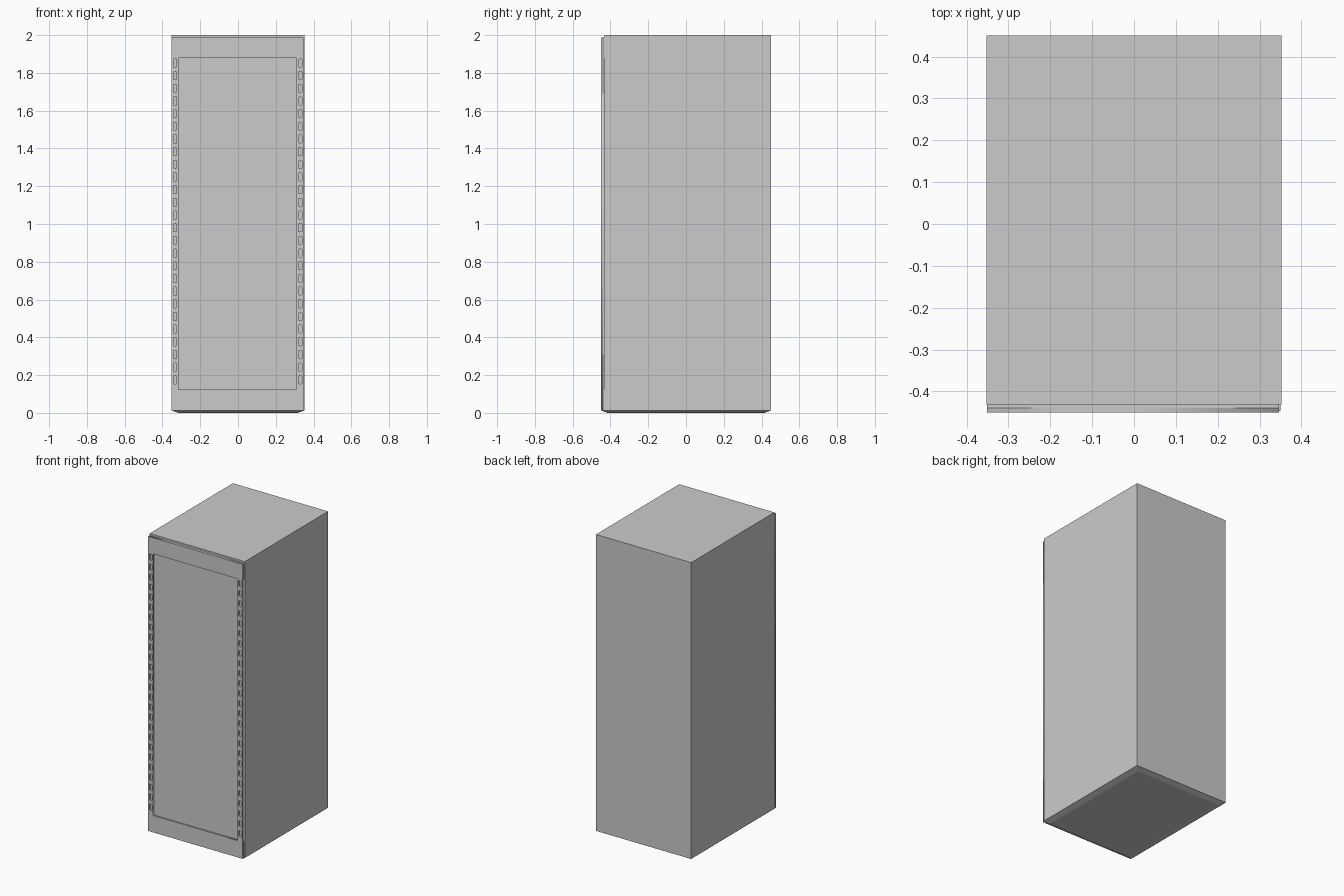
import bpy, bmesh, math

if "Cube" in bpy.data.objects:
    bpy.data.objects.remove(bpy.data.objects["Cube"])

CX = -0.002                      # door centre, slightly off the body centre
BASE = 0.012                     # height of the tapered plinth


def box(name, x0, x1, y0, y1, z0, z1):
    bm = bmesh.new()
    bmesh.ops.create_cube(bm, size=1)
    for v in bm.verts:
        v.co.x = x1 if v.co.x > 0 else x0
        v.co.y = y1 if v.co.y > 0 else y0
        v.co.z = z1 if v.co.z > 0 else z0
    return finish(name, bm)


def finish(name, bm):
    me = bpy.data.meshes.new(name)
    bm.to_mesh(me)
    bm.free()
    ob = bpy.data.objects.new(name, me)
    bpy.context.collection.objects.link(ob)
    return ob


def rect(x0, x1, z0, z1):
    return [(x0, z0), (x1, z0), (x1, z1), (x0, z1)]


def rounded_slot(x, z, w, h, r, n=3):
    pts = []
    for i, (sx, sz) in enumerate([(1, 1), (-1, 1), (-1, -1), (1, -1)]):
        for k in range(n + 1):
            a = math.pi / 2 * (i + k / n)
            pts.append((x + sx * (w / 2 - r) + r * math.cos(a),
                        z + sz * (h / 2 - r) + r * math.sin(a)))
    return pts


def plate(name, loops, y0, y1):
    """Flat sheet in the xz plane; loops after the first are holes."""
    cu = bpy.data.curves.new(name, 'CURVE')
    cu.dimensions = '2D'
    cu.fill_mode = 'BOTH'
    cu.extrude = (y1 - y0) / 2
    for pts in loops:
        sp = cu.splines.new('POLY')
        sp.points.add(len(pts) - 1)
        for p, (x, z) in zip(sp.points, pts):
            p.co = (x, z, 0, 1)
        sp.use_cyclic_u = True
    ob = bpy.data.objects.new(name, cu)
    ob.rotation_euler = (math.pi / 2, 0, 0)
    ob.location.y = (y0 + y1) / 2
    bpy.context.collection.objects.link(ob)
    return ob


# cabinet body
box("cabinet_body", -0.353, 0.353, -0.432, 0.45, BASE, 2.0)

# tapered plinth under the cabinet
bm = bmesh.new()
bmesh.ops.create_cube(bm, size=1)
for v in bm.verts:
    top = v.co.z > 0
    sx, sy = math.copysign(1, v.co.x), math.copysign(1, v.co.y)
    v.co = (sx * (0.35 if top else 0.315), sy * (0.447 if top else 0.415),
            BASE if top else 0)
finish("plinth", bm)

# door front sheet: panel opening plus a column of slots down each side
loops = [rect(CX - 0.349, CX + 0.349, BASE, 1.988),
         rect(CX - 0.312, CX + 0.312, 0.125, 1.88)]
for side in (-1, 1):
    for i in range(26):
        loops.append(rounded_slot(CX + side * 0.3315, 0.175 + i * 0.0671,
                                  0.018, 0.042, 0.005))
plate("door_frame", loops, -0.45, -0.44)

# door backing: full-width rails, narrower panel leaving a side groove
box("door_top_rail", CX - 0.349, CX + 0.349, -0.44, -0.432, 1.88, 1.988)
box("door_bottom_rail", CX - 0.349, CX + 0.349, -0.44, -0.432, BASE, 0.125)
box("door_panel", CX - 0.342, CX + 0.342, -0.439, -0.432, 0.125, 1.88)
